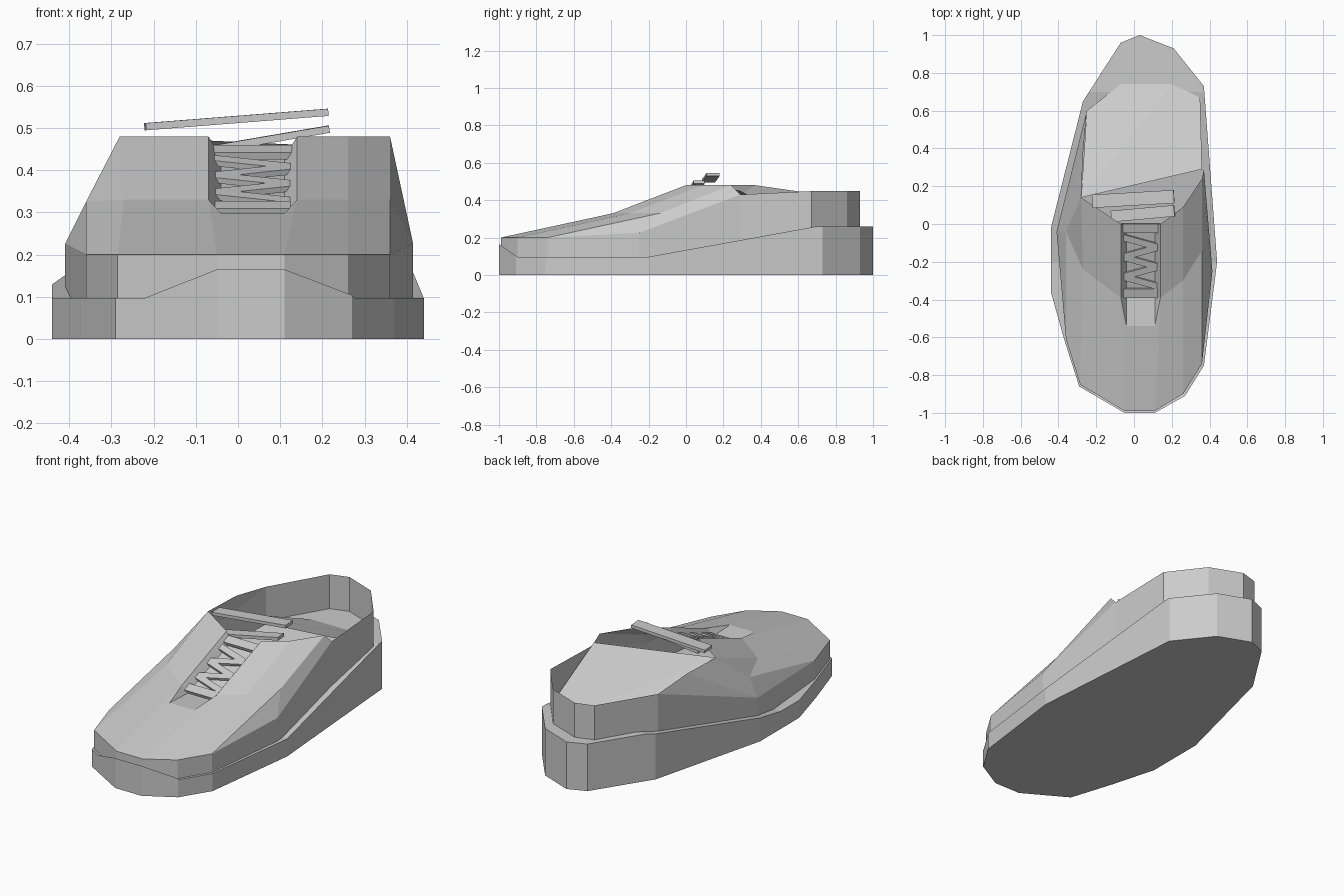
import bpy, bmesh
from mathutils import Vector, Matrix

if "Cube" in bpy.data.objects:
    bpy.data.objects.remove(bpy.data.objects["Cube"])


def finish(name, bm):
    bmesh.ops.remove_doubles(bm, verts=bm.verts[:], dist=0.0005)
    bmesh.ops.recalc_face_normals(bm, faces=bm.faces[:])
    me = bpy.data.meshes.new(name)
    bm.to_mesh(me)
    bm.free()
    ob = bpy.data.objects.new(name, me)
    bpy.context.collection.objects.link(ob)
    return ob


def sheet(name, faces):
    bm = bmesh.new()
    for f in faces:
        bm.faces.new([bm.verts.new(p) for p in f])
    return finish(name, bm)


def strap(name, p, q, width, thick, up):
    """Flat box running from p to q, lying across the up direction."""
    p, q = Vector(p), Vector(q)
    x = (q - p).normalized()
    y = Vector(up).cross(x).normalized()
    z = x.cross(y)
    m = Matrix((x * (q - p).length, y * width, z * thick)).transposed().to_4x4()
    m.translation = (p + q) / 2
    bm = bmesh.new()
    bmesh.ops.create_cube(bm, size=1, matrix=m)
    return finish(name, bm)


# Sole: extruded outline with a wedge-shaped top
outline = [(-.05, -1), (.11, -1), (.27, -.91), (.37, -.75), (.44, -.2),
           (.37, .73), (.21, .93), (.03, 1), (-.07, .96), (-.27, .65),
           (-.44, -.02), (-.44, -.36), (-.37, -.61), (-.29, -.86)]
profile = [(-1, .165), (-.9, .097), (-.2, .097), (.7, .26), (1, .26)]


def sole_height(y):
    for (a, za), (b, zb) in zip(profile, profile[1:]):
        if y <= b + 1e-4:
            return za + (zb - za) * (y - a) / (b - a)
    return profile[-1][1]


bm = bmesh.new()
base = bm.faces.new([bm.verts.new((x, y, 0)) for x, y in outline])
ext = bmesh.ops.extrude_face_region(bm, geom=[base], use_keep_orig=True)
for v in ext['geom']:
    if isinstance(v, bmesh.types.BMVert):
        v.co.z = 1
for y, _ in profile[1:-1]:
    bmesh.ops.bisect_plane(bm, geom=bm.verts[:] + bm.edges[:] + bm.faces[:],
                           plane_co=(0, y, 0), plane_no=(0, 1, 0), dist=0.001)
for v in bm.verts:
    if v.co.z > .5:
        v.co.z = sole_height(v.co.y)
finish("sole", bm)

# Upper: toe, crease and collar rows, column by column from left to right
toe = [(-.36, -.61, .2), (-.285, -.85, .2), (-.05, -.99, .2),
       (.11, -.99, .2), (.26, -.9, .2), (.36, -.74, .2)]
crease = [(-.36, -.04, .325), (-.27, -.24, .33), (-.07, -.39, .33),
          (.14, -.39, .33), (.26, -.3, .33), (.36, -.14, .33)]
collar = [(-.28, .14, .48), (-.28, .14, .48), (-.07, 0, .48),
          (.14, 0, .48), (.26, .09, .48), (.36, .24, .48)]
side_l, rim_l, heel_l = (-.41, -.04, .225), (-.27, .37, .48), (-.25, .6, .447)
side_r, rim_r = (.415, -.25, .225), (.37, .29, .43)
heel = [(.36, .67, .448), (.21, .86, .45), (.03, .93, .45), (-.07, .9, .45)]
tip_l, tip_r = (-.04, -.54, .2975), (.11, -.54, .2975)

faces = []
for i in range(5):
    if i == 2:      # lace slot stays open
        faces += [(toe[2], toe[3], tip_r, tip_l), (toe[2], tip_l, crease[2]),
                  (toe[3], crease[3], tip_r)]
        continue
    faces.append((toe[i], toe[i + 1], crease[i + 1], crease[i]))
    if i == 0:
        faces.append((crease[0], crease[1], collar[0]))
    else:
        faces.append((crease[i], crease[i + 1], collar[i + 1], collar[i]))
# quarters
faces += [(toe[0], crease[0], side_l), (side_l, crease[0], collar[0]),
          (side_l, collar[0], rim_l), (side_l, rim_l, heel_l),
          (toe[5], side_r, crease[5]), (side_r, rim_r, collar[5], crease[5])]
# side walls down into the sole
ring = toe + [side_r, rim_r] + heel + [heel_l, side_l]
for a, b in zip(ring, ring[1:] + ring[:1]):
    faces.append((a, b, (b[0], b[1], .08), (a[0], a[1], .08)))
sheet("upper", faces)

# Insole ramp, highest across the collar and sinking to the heel
sheet("insole", [(collar[0], (.36, .29, .45), (.35, .67, .262), (.2, .74, .262)),
                 (collar[0], (.2, .74, .262), (-.07, .74, .262), (-.25, .6, .27))])

# Tongue: shallow recess below the slot
mid_l, mid_r = (-.04, -.39, .29), (.11, -.39, .29)
top_l, top_r = (-.04, 0, .43), (.11, 0, .43)
sheet("tongue", [(tip_l, tip_r, mid_r, mid_l), (mid_l, mid_r, top_r, top_l),
                 (tip_l, mid_l, crease[2]), (tip_r, crease[3], mid_r),
                 (mid_l, top_l, collar[2], crease[2]),
                 (mid_r, crease[3], collar[3], top_r)])


# Laces across the slot
slope = (0, -.385, 1)


def on_slot(x, y):
    return (x, y, .45 + .385 * (y + .0))


for i, y in enumerate((-.02, -.365)):
    strap(f"lace_bar_{i}", on_slot(-.07, y), on_slot(.14, y), .05, .018, slope)
n = 5
for i in range(n):
    ya, yb = -.07 - .26 * i / n, -.07 - .26 * (i + 1) / n
    xa, xb = (-.06, .13) if i % 2 == 0 else (.13, -.06)
    strap(f"lace_zigzag_{i}", on_slot(xa, ya), on_slot(xb, yb), .035, .014, slope)

# Loose lace ends over the collar
strap("lace_top", (-.22, .12, .503), (.212, .145, .537), .07, .017, (0, 0, 1))
strap("lace_under", (-.12, .04, .44), (.214, .07, .497), .06, .017, (0, 0, 1))
